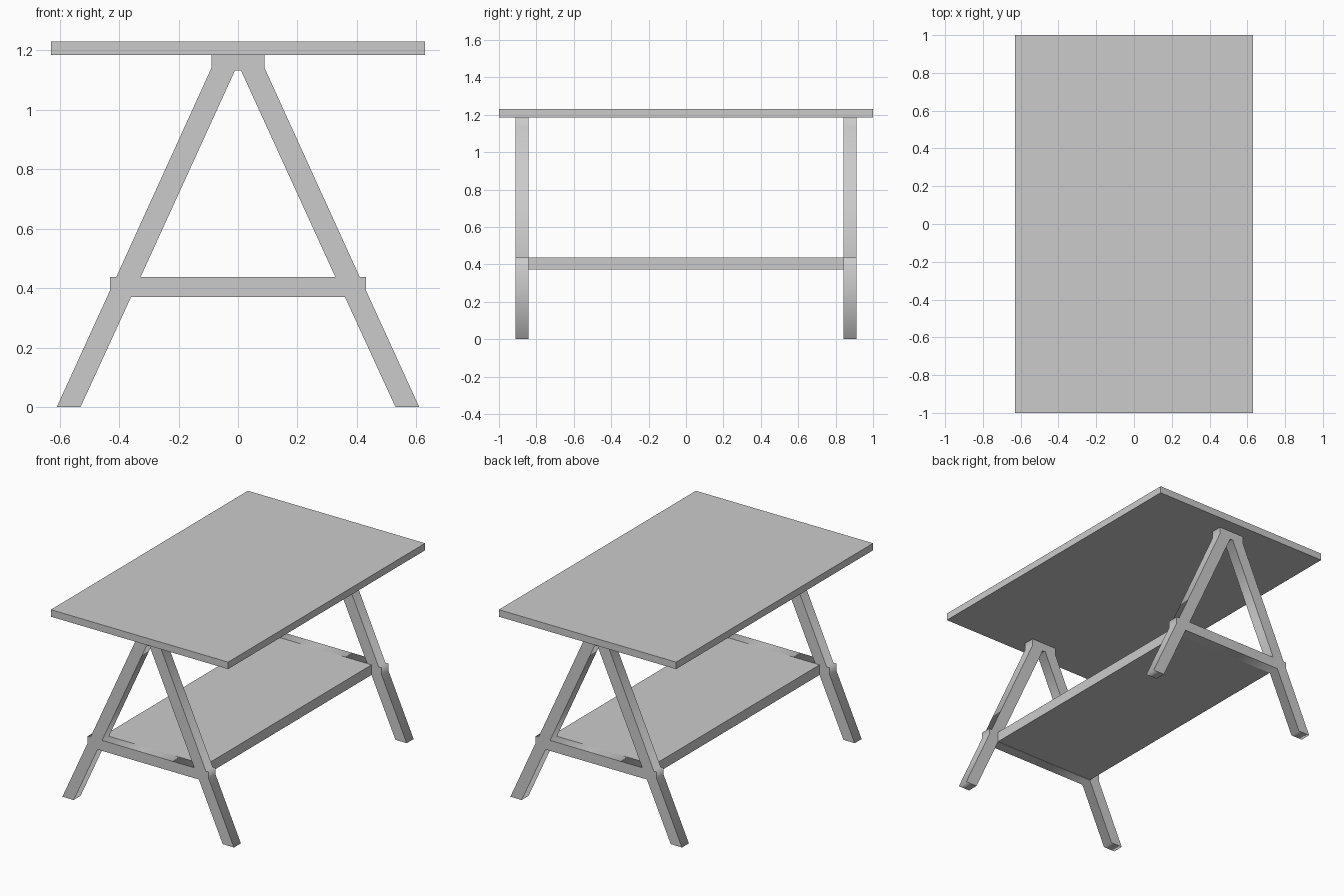
import bpy, math

if "Cube" in bpy.data.objects:
    bpy.data.objects.remove(bpy.data.objects["Cube"])


def slab(name, sx, sy, z0, z1):
    bpy.ops.mesh.primitive_cube_add(size=1, location=(0, 0, (z0 + z1) / 2))
    ob = bpy.context.object
    ob.name = name
    ob.scale = (sx, sy, z1 - z0)
    bpy.ops.object.transform_apply(location=False, rotation=False, scale=True)
    return ob


def mirrored(half):
    # complete a right-hand outline with its left-hand mirror image
    return half + [(-x, z) for x, z in reversed(half)]


def trestle(name, y, depth):
    # A-shaped frame: filled outline with a hole, extruded along y
    outline = mirrored([(0.01 + 0.35, 0.37), (0.53, 0), (0.61, 0), (0.43, 0.394),
                        (0.43, 0.437), (0.41, 0.437), (0.09, 1.14), (0.09, 1.185)])
    hole = mirrored([(0.328, 0.437), (0.01, 1.133)])
    cu = bpy.data.curves.new(name, 'CURVE')
    cu.dimensions = '2D'
    cu.fill_mode = 'BOTH'
    cu.extrude = depth / 2
    for pts in (outline, hole):
        sp = cu.splines.new('POLY')
        sp.points.add(len(pts) - 1)
        for p, (x, z) in zip(sp.points, pts):
            p.co = (x, z, 0, 1)
        sp.use_cyclic_u = True
    ob = bpy.data.objects.new(name, cu)
    bpy.context.collection.objects.link(ob)
    ob.location.y = y
    ob.rotation_euler.x = math.pi / 2
    bpy.ops.object.select_all(action='DESELECT')
    ob.select_set(True)
    bpy.context.view_layer.objects.active = ob
    bpy.ops.object.convert(target='MESH')
    bpy.context.object.name = name


# Table top and lower shelf
slab("table_top", 1.26, 2.0, 1.185, 1.23)
slab("lower_shelf", 0.72, 1.684, 0.372, 0.437)

# End trestles
trestle("front_trestle", -0.877, 0.07)
trestle("back_trestle", 0.877, 0.07)
